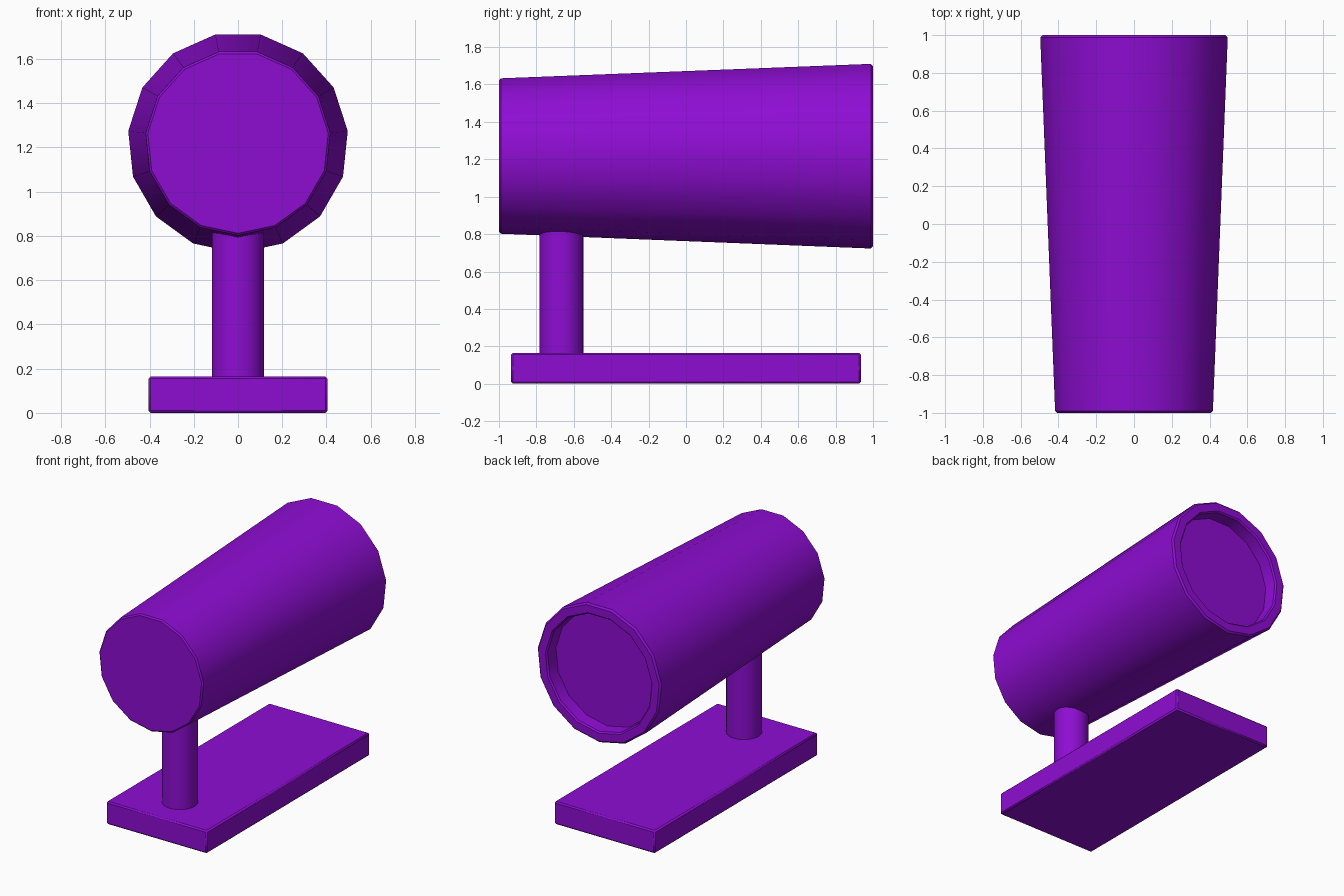
import bpy, bmesh, math
from mathutils import Vector

if "Cube" in bpy.data.objects:
    bpy.data.objects.remove(bpy.data.objects["Cube"])

mat = bpy.data.materials.new("purple")
mat.diffuse_color = (0.27, 0.004, 0.65, 1)
mat.use_nodes = True
mat.node_tree.nodes["Principled BSDF"].inputs["Base Color"].default_value = mat.diffuse_color


def finish(obj, angle=30):
    obj.data.materials.append(mat)
    bpy.ops.object.select_all(action='DESELECT')
    obj.select_set(True)
    bpy.context.view_layer.objects.active = obj
    bpy.ops.object.shade_smooth_by_angle(angle=math.radians(angle))


def lathe_y(name, profile, sides, centre_z):
    """Closed body turned round a lengthwise axis, one corner pointing down."""
    bm = bmesh.new()
    rings = []
    for r, y in profile:
        rings.append([bm.verts.new((r * math.sin(2 * math.pi * i / sides), y,
                                    centre_z - r * math.cos(2 * math.pi * i / sides)))
                      for i in range(sides)])
    for a, b in zip(rings, rings[1:]):
        for i in range(sides):
            j = (i + 1) % sides
            bm.faces.new((a[i], a[j], b[j], b[i]))
    bm.faces.new(rings[0])
    bm.faces.new(rings[-1])
    bmesh.ops.recalc_face_normals(bm, faces=bm.faces)
    mesh = bpy.data.meshes.new(name)
    bm.to_mesh(mesh)
    bm.free()
    obj = bpy.data.objects.new(name, mesh)
    bpy.context.collection.objects.link(obj)
    return obj


# Base plate with small chamfers
bpy.ops.mesh.primitive_cube_add(size=1, location=(0, 0, 0.0825))
base = bpy.context.object
base.name = "base_plate"
base.scale = (0.81, 1.87, 0.165)
bpy.ops.object.transform_apply(location=False, rotation=False, scale=True)
bevel = base.modifiers.new("chamfer", 'BEVEL')
bevel.width = 0.01
bevel.segments = 1
finish(base)

# Support post, sunk slightly into plate and lamp body
bpy.ops.mesh.primitive_cylinder_add(vertices=24, radius=0.118, depth=0.71,
                                    location=(0, -0.665, 0.505))
post = bpy.context.object
post.name = "support_post"
finish(post)

# Tapered lamp body with a recessed face at the wide rear end
head = lathe_y("lamp_body", [(0.41, -1.0), (0.42, -0.99), (0.499, 0.988), (0.487, 1.0),
                             (0.43, 1.0), (0.42, 0.99), (0.415, 0.9)], 15, 1.222)
finish(head)
